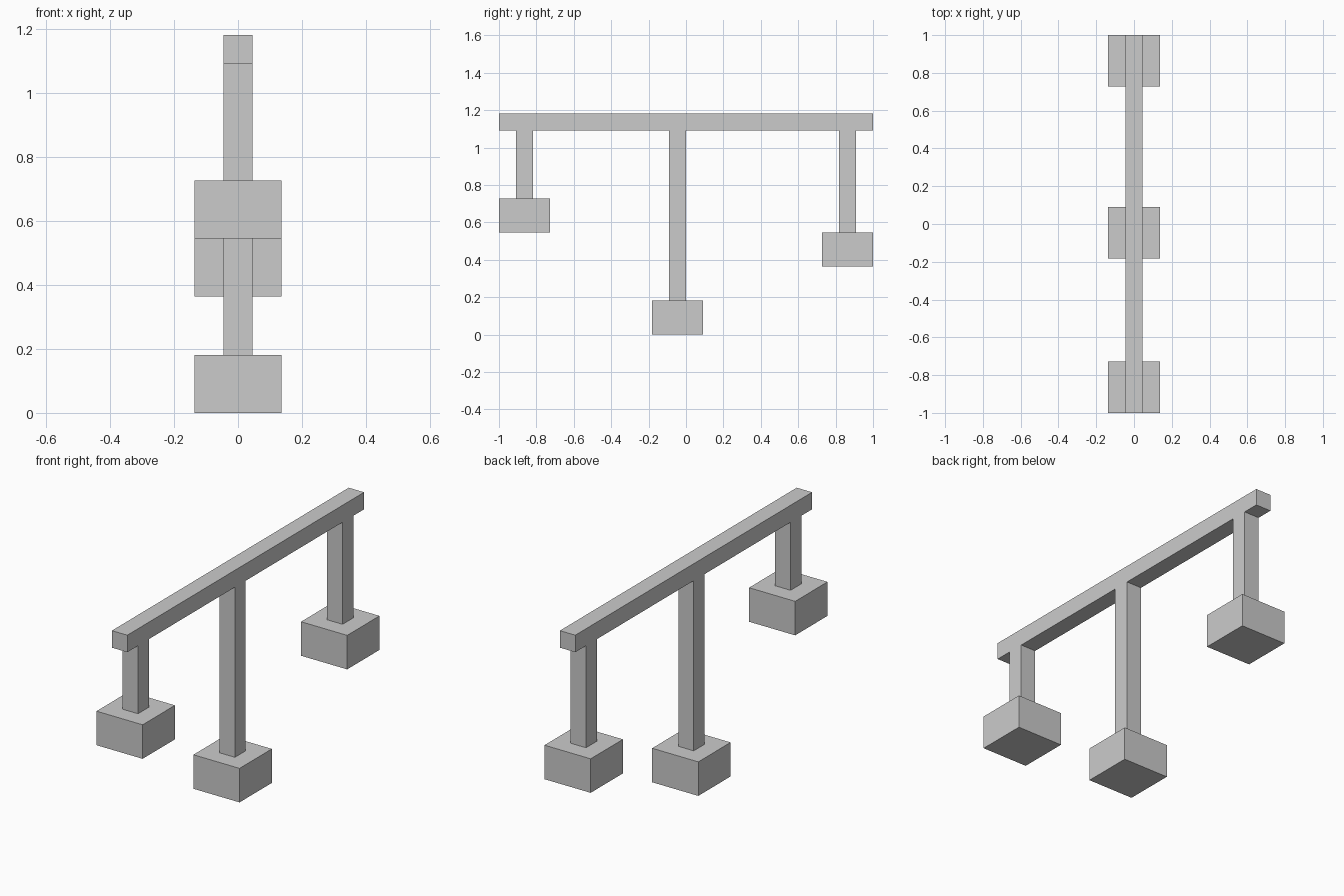
import bpy

if "Cube" in bpy.data.objects:
    bpy.data.objects.remove(bpy.data.objects["Cube"])

U = 2 / 22  # grid unit: the beam is 22 units long


def box(name, size, y, z0):
    """Box of the given size (in units), centred on x = 0, with its base at z0."""
    sx, sy, sz = size
    bpy.ops.mesh.primitive_cube_add(size=1, location=(0, y * U, (z0 + sz / 2) * U))
    obj = bpy.context.object
    obj.name = name
    obj.scale = (sx * U, sy * U, sz * U)
    bpy.ops.object.transform_apply(location=False, rotation=False, scale=True)
    return obj


BEAM_BASE = 12
BLOCK_HEIGHT = 2

# Long top beam
box("top_beam", (1, 22, 1), 0, BEAM_BASE)

# Hanging posts, each ending in a heavy block: name, y centre, block base height
for name, y, base in (("front", -9.5, 6), ("middle", -0.5, 0), ("back", 9.5, 4)):
    top = base + BLOCK_HEIGHT
    box(name + "_block", (3, 3, BLOCK_HEIGHT), y, base)
    box(name + "_post", (1, 1, BEAM_BASE - top), y, top)
